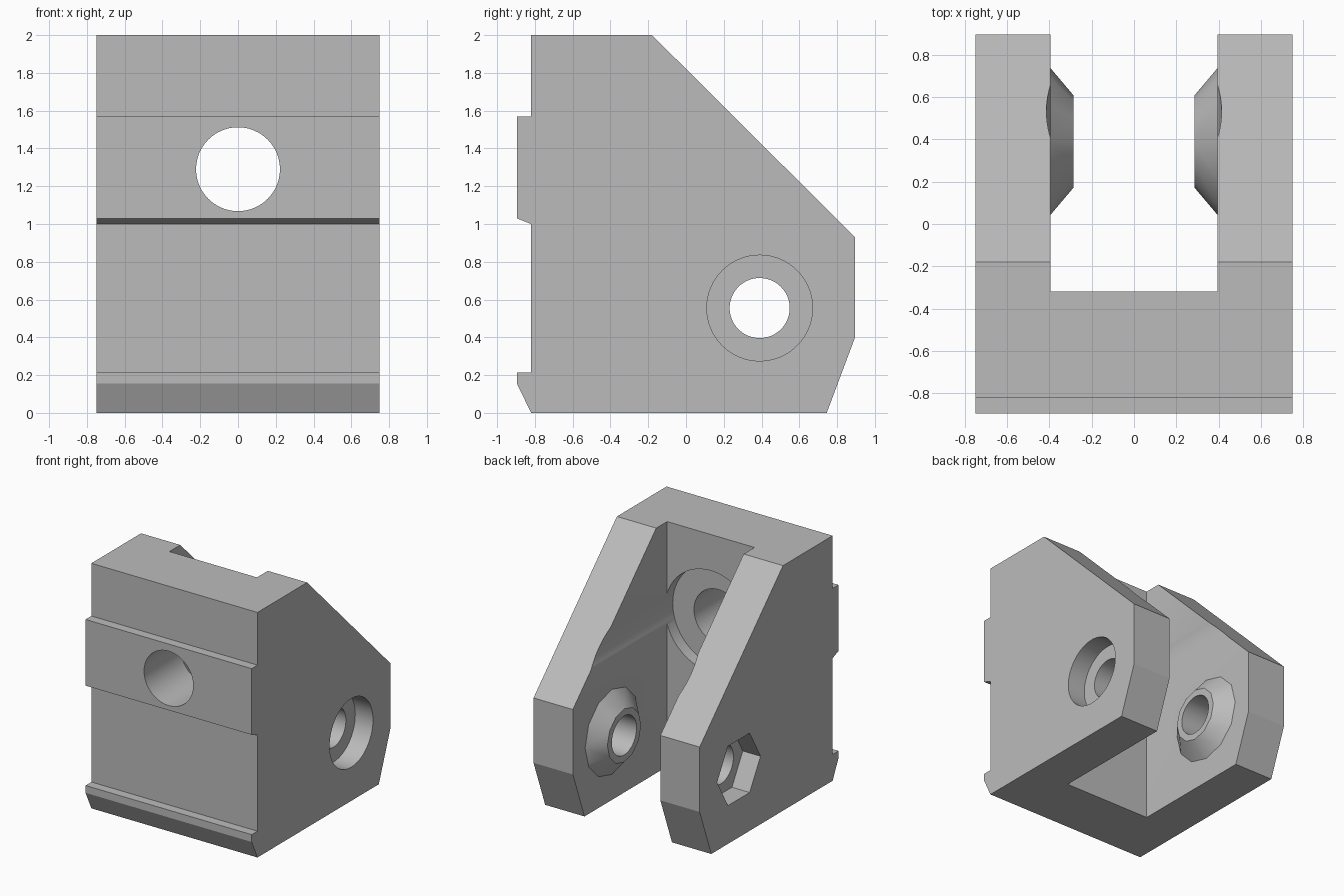
import bpy, bmesh, math
from mathutils import Matrix

cube = bpy.data.objects.get("Cube")
if cube:
    bpy.data.objects.remove(cube, do_unlink=True)

HALF_WIDTH, SLOT = 0.75, 0.395      # half widths of the body and its slot
PIN_Y, PIN_Z = 0.39, 0.555          # axis of the cross pin
BOLT_Z = 1.29                       # axis of the front bolt

grey = bpy.data.materials.new("plain grey")
grey.use_nodes = True
colour = (0.5, 0.5, 0.5, 1)
grey.diffuse_color = colour
grey.node_tree.nodes["Principled BSDF"].inputs["Base Color"].default_value = colour


def make_object(name, bm):
    bmesh.ops.recalc_face_normals(bm, faces=bm.faces)
    mesh = bpy.data.meshes.new(name)
    bm.to_mesh(mesh)
    bm.free()
    mesh.materials.append(grey)
    obj = bpy.data.objects.new(name, mesh)
    bpy.context.collection.objects.link(obj)
    return obj


def extrude_profile(name, points):
    """Extrude a side profile (y, z) across the full width."""
    bm = bmesh.new()
    face = bm.faces.new([bm.verts.new((-HALF_WIDTH, y, z)) for y, z in points])
    new = bmesh.ops.extrude_face_region(bm, geom=[face])["geom"]
    verts = [v for v in new if isinstance(v, bmesh.types.BMVert)]
    bmesh.ops.translate(bm, verts=verts, vec=(2 * HALF_WIDTH, 0, 0))
    return make_object(name, bm)


def box(name, low, high):
    bm = bmesh.new()
    bmesh.ops.create_cube(bm, size=1)
    for v in bm.verts:
        v.co = [l if c < 0 else h for c, l, h in zip(v.co, low, high)]
    return make_object(name, bm)


def rod(name, axis, start, end, r1, r2, sides):
    """Cylinder or cone along the pin axis (X) or the bolt axis (Y)."""
    bm = bmesh.new()
    bmesh.ops.create_cone(bm, cap_ends=True, segments=sides, radius1=r1,
                          radius2=r2, depth=end - start)
    mid = (start + end) / 2
    if axis == 'X':
        place = Matrix.Translation((mid, PIN_Y, PIN_Z)) @ Matrix.Rotation(math.pi / 2, 4, 'Y')
    else:
        place = Matrix.Translation((0, mid, BOLT_Z)) @ Matrix.Rotation(-math.pi / 2, 4, 'X')
    bmesh.ops.transform(bm, matrix=place, verts=bm.verts)
    return make_object(name, bm)


def combine(target, tool, operation):
    mod = target.modifiers.new(tool.name, 'BOOLEAN')
    mod.operation, mod.solver, mod.object = operation, 'EXACT', tool
    bpy.context.view_layer.objects.active = target
    bpy.ops.object.modifier_apply(modifier=mod.name)
    bpy.data.objects.remove(tool, do_unlink=True)


# Body with front ribs, sloped top and angled back
body = extrude_profile("bracket_body", [
    (-0.82, 0), (0.745, 0), (0.895, 0.4), (0.895, 0.93), (-0.18, 2),
    (-0.82, 2), (-0.82, 1.57), (-0.895, 1.57), (-0.895, 1.03), (-0.82, 1.0),
    (-0.82, 0.215), (-0.895, 0.215), (-0.895, 0.155)])

# Slot between the two arms
combine(body, box("slot", (-SLOT, -0.32, -1), (SLOT, 2, 3)), 'DIFFERENCE')

# Conical bosses inside the arms, rooted slightly in the walls
root, tip = 0.45, 0.285
combine(body, rod("left_boss", 'X', tip, root, 0.217, 0.412, 12), 'UNION')
combine(body, rod("right_boss", 'X', -root, -tip, 0.412, 0.217, 12), 'UNION')

# Front bolt hole and its wide recess, which grazes the arms
combine(body, rod("bolt_hole", 'Y', -1.2, 0, 0.222, 0.222, 64), 'DIFFERENCE')
combine(body, rod("bolt_recess", 'Y', -0.42, 1.5, 0.414, 0.414, 96), 'DIFFERENCE')

# Pin hole, round recess on one side, hexagonal recess on the other
combine(body, rod("pin_hole", 'X', -1, 1, 0.159, 0.159, 64), 'DIFFERENCE')
combine(body, rod("round_recess", 'X', 0.59, 1, 0.28, 0.28, 64), 'DIFFERENCE')
combine(body, rod("hex_recess", 'X', -1, -0.59, 0.28, 0.28, 6), 'DIFFERENCE')

# Smooth the bores while keeping the edges sharp
bpy.ops.object.select_all(action='DESELECT')
body.select_set(True)
bpy.context.view_layer.objects.active = body
bpy.ops.object.shade_smooth_by_angle(angle=math.radians(20))
